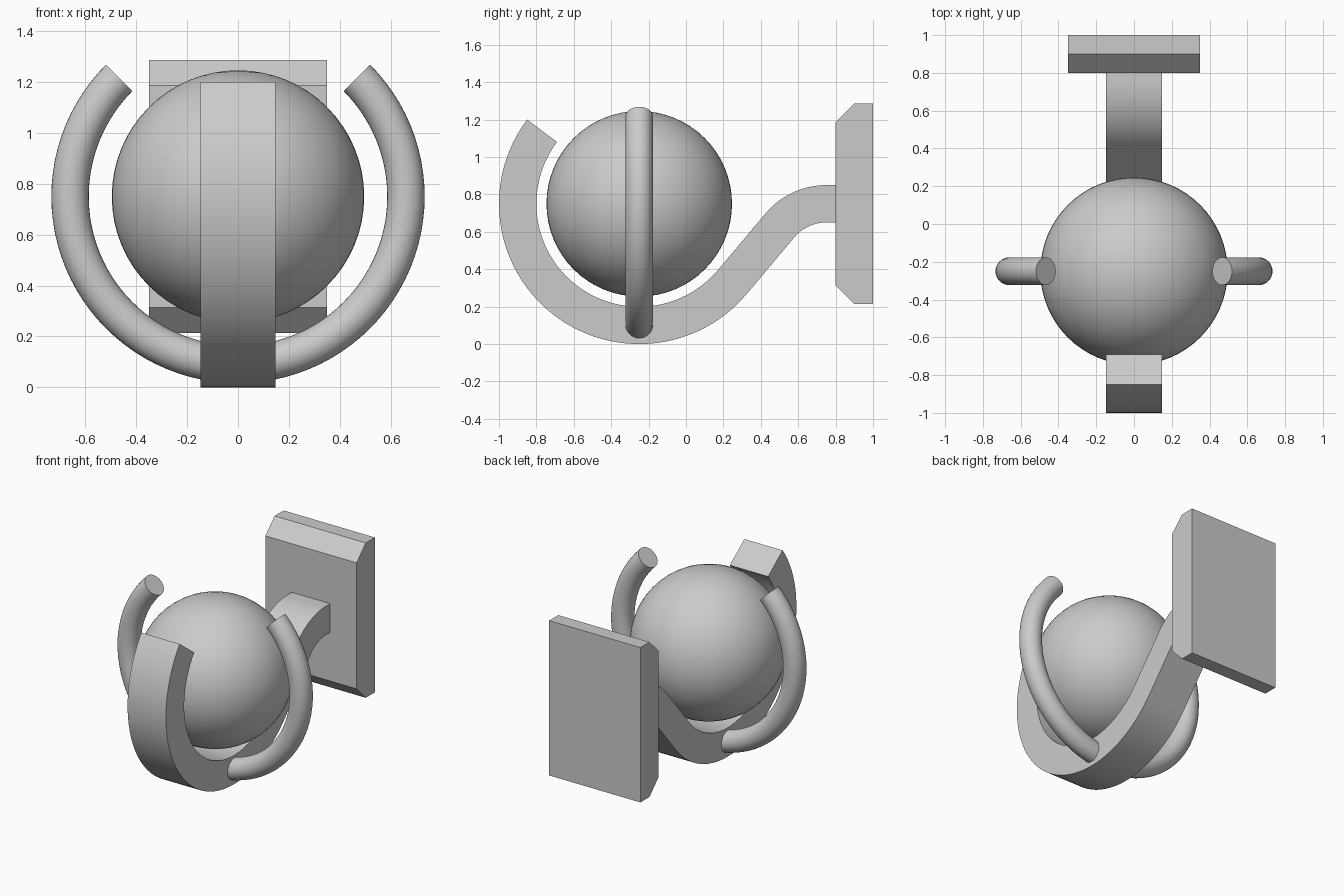
import bpy, bmesh
from math import sin, cos, pi, radians

if "Cube" in bpy.data.objects:
    bpy.data.objects.remove(bpy.data.objects["Cube"])

CY, CZ = -0.25, 0.75  # shared centre of ball, hook and prongs


def finish(name, bm, smooth=True):
    bmesh.ops.recalc_face_normals(bm, faces=bm.faces)
    me = bpy.data.meshes.new(name)
    bm.to_mesh(me)
    bm.free()
    ob = bpy.data.objects.new(name, me)
    bpy.context.collection.objects.link(ob)
    if smooth:
        bpy.ops.object.select_all(action='DESELECT')
        ob.select_set(True)
        bpy.context.view_layer.objects.active = ob
        bpy.ops.object.shade_smooth_by_angle(angle=radians(30))
    return ob


def loft(name, rings):
    """Skin closed rings of points and cap both ends."""
    bm = bmesh.new()
    vs = [[bm.verts.new(p) for p in ring] for ring in rings]
    n = len(vs[0])
    for a, b in zip(vs, vs[1:]):
        for i in range(n):
            j = (i + 1) % n
            bm.faces.new((a[i], a[j], b[j], b[i]))
    bm.faces.new(vs[0])
    bm.faces.new(vs[-1])
    return finish(name, bm)


# Ball
bm = bmesh.new()
bmesh.ops.create_uvsphere(bm, u_segments=64, v_segments=32, radius=0.496)
bmesh.ops.translate(bm, verts=bm.verts, vec=(0, CY, CZ))
finish("ball", bm)

# Hook: centre path as (y, z, heading), cradle arc then reverse arc to the wall plate
slope, r_low, r_top = radians(50), 0.65, 0.324
path = []
for i in range(49):
    a = radians(143.1) + (radians(320) - radians(143.1)) * i / 48
    path.append((CY + r_low * cos(a), CZ + r_low * sin(a), a + pi / 2))
for i in range(17):
    h = slope * (1 - i / 16)
    path.append((0.75 - r_top * sin(h), 0.75 - r_top * (1 - cos(h)), h))
path.append((0.82, 0.75, 0))

w, t = 0.147, 0.1
rings = []
for y, z, h in path:
    ny, nz = -sin(h) * t, cos(h) * t
    rings.append([(-w, y - ny, z - nz), (w, y - ny, z - nz),
                  (w, y + ny, z + nz), (-w, y + ny, z + nz)])
loft("hook", rings)

# Round side prongs: one 270 degree tube, open at the top
R, r = 0.66, 0.0735
rings = []
for i in range(73):
    a = radians(135 + 270 * i / 72)
    rings.append([((R + r * cos(b)) * cos(a), CY + r * sin(b), CZ + (R + r * cos(b)) * sin(a))
                  for b in (2 * pi * k / 32 for k in range(32))])
loft("side_prongs", rings)

# Wall plate with chamfered top and bottom edges
profile = [(1.0, 0.213), (0.9, 0.213), (0.8, 0.313), (0.8, 1.187), (0.9, 1.287), (1.0, 1.287)]
loft("wall_plate", [[(x, y, z) for y, z in profile] for x in (-0.35, 0.35)])
